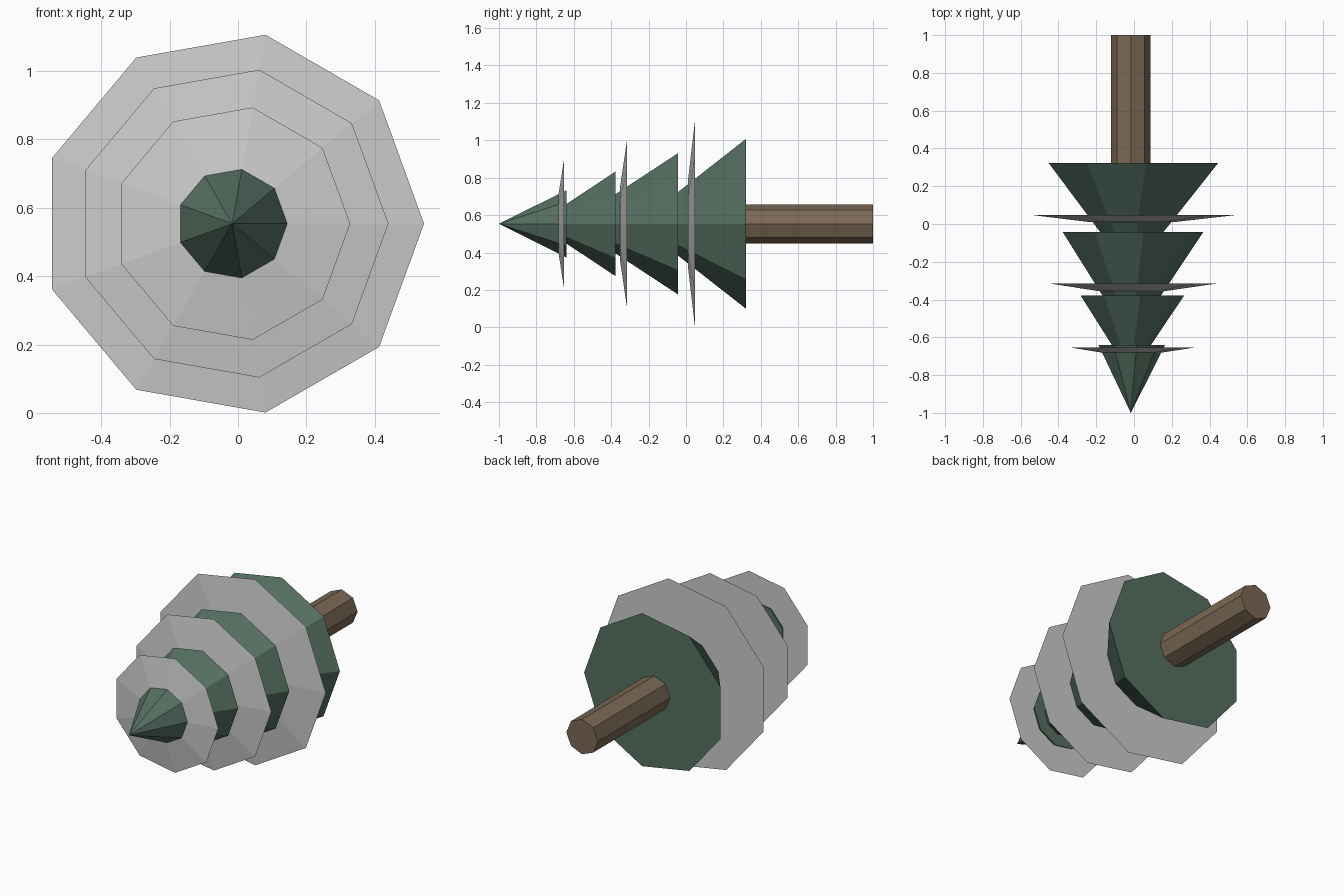
import bpy, bmesh
from math import cos, sin, tau

if "Cube" in bpy.data.objects:
    bpy.data.objects.remove(bpy.data.objects["Cube"])

CX, CZ = -0.017, 0.5535   # tree axis, running along y


def material(name, rgb):
    m = bpy.data.materials.new(name)
    m.diffuse_color = (*rgb, 1)
    m.use_nodes = True
    m.node_tree.nodes["Principled BSDF"].inputs["Base Color"].default_value = m.diffuse_color
    return m


def frustum(name, sides, y0, r0, y1, r1, mat=None):
    """Closed flat-faced frustum along y; r0 = 0 makes a pointed cone."""
    bm = bmesh.new()

    def ring(y, r):
        return [bm.verts.new((CX + r * cos(tau * i / sides), y,
                              CZ + r * sin(tau * i / sides))) for i in range(sides)]

    back = ring(y1, r1)
    bm.faces.new(back)
    front = ring(y0, r0) if r0 > 0 else [bm.verts.new((CX, y0, CZ))] * sides
    if r0 > 0:
        bm.faces.new(front)
    for i in range(sides):
        j = (i + 1) % sides
        quad = [front[i], front[j], back[j], back[i]]
        bm.faces.new(quad if r0 > 0 else quad[1:])
    bmesh.ops.recalc_face_normals(bm, faces=bm.faces)
    me = bpy.data.meshes.new(name)
    bm.to_mesh(me)
    bm.free()
    ob = bpy.data.objects.new(name, me)
    bpy.context.collection.objects.link(ob)
    if mat:
        me.materials.append(mat)
    return ob


green = material("needles", (0.09, 0.16, 0.12))
brown = material("bark", (0.20, 0.14, 0.09))

# Foliage tiers: front y, front radius, back y, back radius
tiers = [(-1.0, 0.0, -0.64, 0.182), (-0.64, 0.107, -0.378, 0.283),
         (-0.378, 0.16, -0.042, 0.384), (-0.042, 0.173, 0.322, 0.462)]
for n, t in enumerate(tiers, 1):
    frustum(f"foliage_tier_{n}", 9, *t, green)

# Thin grey discs between the tiers
discs = [(-0.683, 0.15, -0.653, 0.345), (-0.354, 0.19, -0.315, 0.457),
         (0.01, 0.23, 0.048, 0.561)]
for n, d in enumerate(discs, 1):
    frustum(f"snow_disc_{n}", 9, *d)

# Octagonal trunk
frustum("trunk", 8, 0.30, 0.104, 1.0, 0.104, brown)
